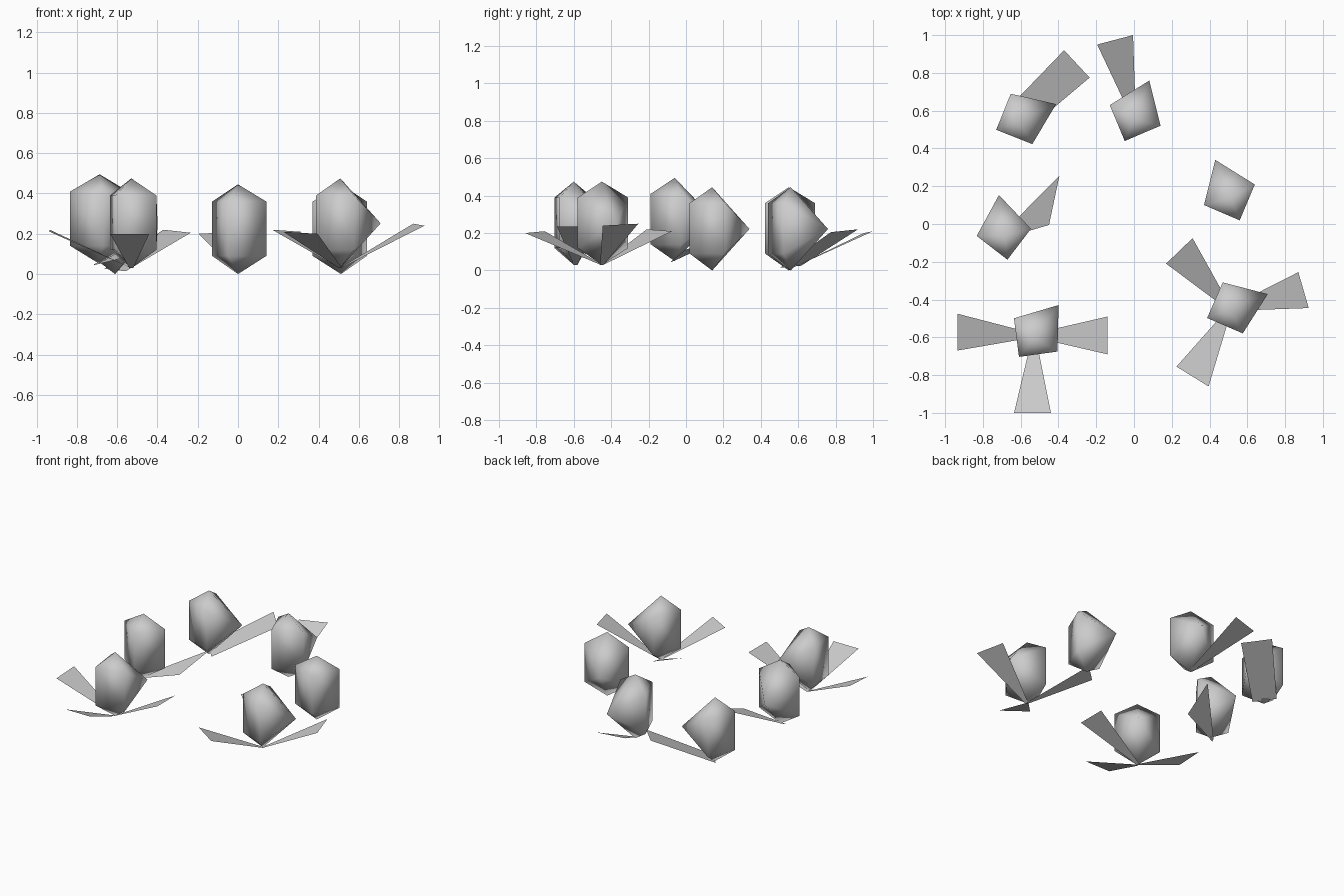
import bpy, math
from mathutils import Vector

if "Cube" in bpy.data.objects:
    bpy.data.objects.remove(bpy.data.objects["Cube"])


def make(name, verts, faces, smooth=False):
    me = bpy.data.meshes.new(name)
    me.from_pydata(verts, [], faces)
    me.update()
    ob = bpy.data.objects.new(name, me)
    bpy.context.collection.objects.link(ob)
    for p in me.polygons:
        p.use_smooth = smooth
    return ob


# Closed bud: three upright edges, one pointed back corner, top and bottom tips
def bud(i, x, y, z, heading):
    a = math.radians(heading)
    local = [(0, 0, 0), (0, 0, .445), (.215, 0, .222)]
    for u, v in ((.016, .145), (-.13, 0), (.016, -.145)):
        local += [(u, v, .09), (u, v, .36)]
    verts = [(x + u * math.cos(a) - v * math.sin(a),
              y + u * math.sin(a) + v * math.cos(a), z + w) for u, v, w in local]
    faces = [(3, 5, 6, 4), (5, 7, 8, 6), (2, 3, 4), (2, 8, 7),
             (1, 2, 4), (1, 4, 6), (1, 6, 8), (1, 8, 2),
             (0, 3, 2), (0, 5, 3), (0, 7, 5), (0, 2, 7)]
    ob = make(f"bud_{i}", verts, [f[::-1] for f in faces], True)
    import bmesh
    bm = bmesh.new()
    bm.from_mesh(ob.data)
    bmesh.ops.recalc_face_normals(bm, faces=bm.faces)
    bm.to_mesh(ob.data)
    bm.free()


# Flat leaf flaring from a base point to its outer edge p-q
def leaf(name, base, p, q, base_width=.02):
    base, p, q = Vector(base), Vector(p), Vector(q)
    side = (p - q).normalized() * base_width / 2
    make(name, [base + side, p, q, base - side], [(0, 1, 2, 3)])


# Ring of buds: position, bottom height, direction of the pointed corner
buds = [(0, .56, 0, 67.9), (.511, .14, 0, 112), (.508, -.45, .03, 21.5),
        (-.53, -.60, .03, 52.6), (-.687, -.06, .05, 97.5), (-.61, .55, 0, 23.2)]
for i, b in enumerate(buds, 1):
    bud(i, *b)

# Leaves
leaf("leaf_front_left_a", (-.53, -.59, .03), (-.935, -.475, .22), (-.935, -.67, .21))
leaf("leaf_front_left_b", (-.53, -.59, .03), (-.14, -.69, .235), (-.14, -.49, .235))
leaf("leaf_front_left_c", (-.53, -.60, .03), (-.635, -1, .2), (-.44, -1, .2))
leaf("leaf_front_right_a", (.508, -.45, .03), (.31, -.075, .21), (.17, -.21, .22))
leaf("leaf_front_right_b", (.508, -.45, .03), (.925, -.445, .24), (.87, -.255, .25))
leaf("leaf_front_right_c", (.508, -.45, .03), (.225, -.755, .21), (.395, -.86, .2))
leaf("leaf_back", (0, .56, .01), (-.005, 1, .21), (-.195, .95, .2))
leaf("leaf_back_left", (-.61, .56, .02), (-.235, .775, .205), (-.37, .92, .22), .155)
leaf("leaf_left", (-.715, -.075, .047), (-.45, -.005, .11), (-.395, .255, .2))
